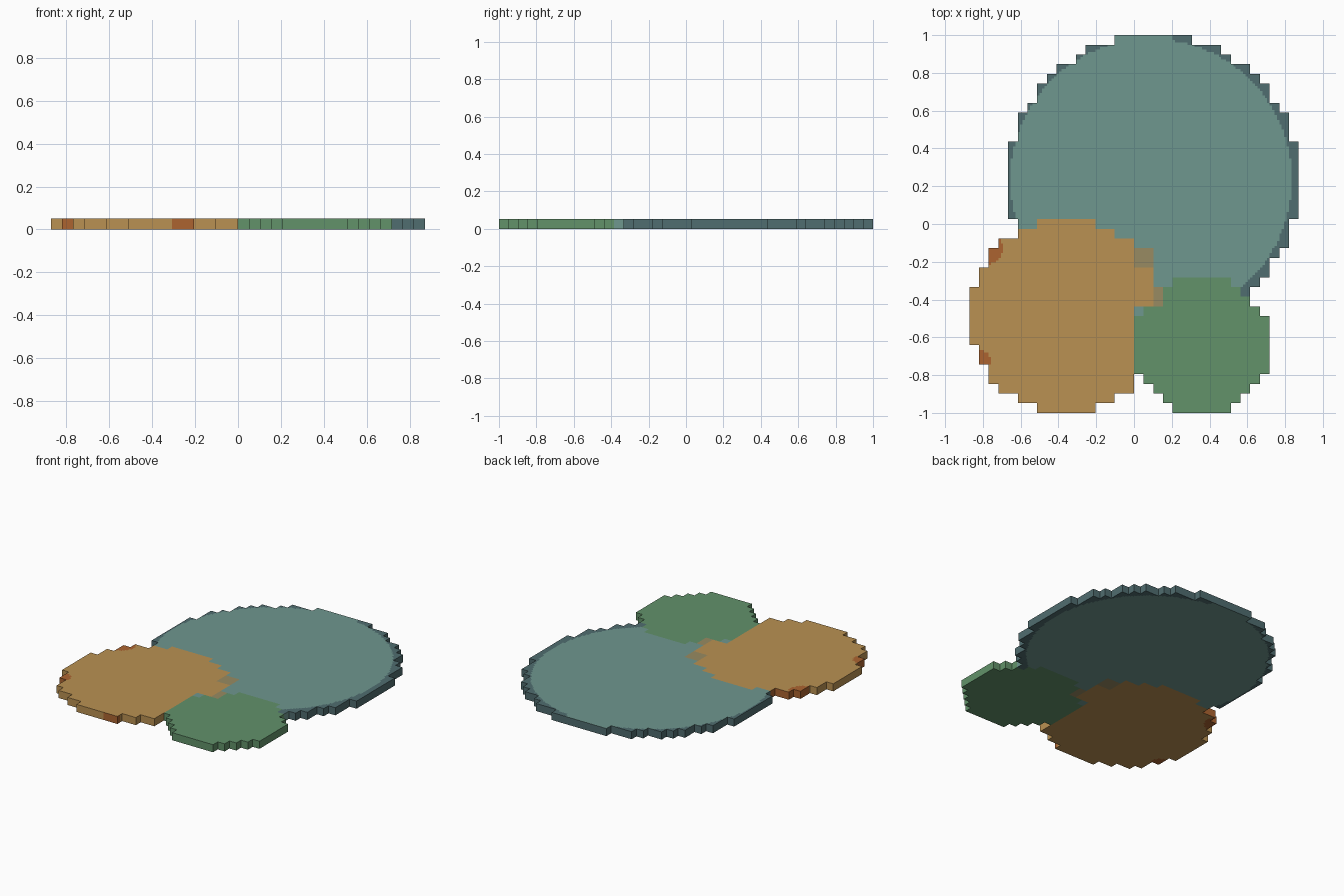
import bpy, bmesh, math

if "Cube" in bpy.data.objects:
    bpy.data.objects.remove(bpy.data.objects["Cube"])

S = 2 / 39          # block size
SUB = 4             # paint subdivisions per block
Q = S / SUB


def material(name, hex_colour):
    m = bpy.data.materials.new(name)
    rgb = [int(hex_colour[i:i + 2], 16) / 255 for i in (0, 2, 4)]
    m.diffuse_color = [((c + 0.055) / 1.055) ** 2.4 if c > 0.04 else c / 12.92 for c in rgb] + [1]
    m.use_nodes = True
    m.node_tree.nodes["Principled BSDF"].inputs["Base Color"].default_value = m.diffuse_color
    return m


TEAL = material("soft_teal", "6f978f")
SLATE = material("slate_teal", "506d70")
TAN = material("tan_orange", "ba9152")
RUST = material("rust_orange", "ac6430")
GREEN = material("leaf_green", "62926a")
OLIVE = material("olive_blend", "988b62")

# Stepped discs: centre column, bottom row, half widths from rim to middle
BIG = (2, 9, [4, 7, 8, 10, 11, 12, 12, 13, 14, 14, 14, 15, 15, 15, 15])
MID = (-7, 0, [3, 5, 7, 8, 8, 9, 9, 10, 10, 10])
SMALL = (7, 0, [3, 4, 5, 6, 7, 7, 7])


def disc(spec):
    cx, bottom, half = spec
    rows = half + half[::-1]
    return {(c, bottom + r) for r, w in enumerate(rows) for c in range(cx - w, cx + w)}


# Divide the overlapping discs into parts
patch = {(c, r) for c in (0, 1) for r in (15, 16)} | {(2, 11), (2, 12)}
mid = {(c, r) for c, r in disc(MID) if c < (0 if r < 11 else 2)} - patch
small = disc(SMALL) - mid - patch
big = disc(BIG) - mid - small - patch


# Paint rules: slot 0 is the main colour, slot 1 the accent
def big_paint(x, y, wall):
    if wall:
        return int(y > -0.33)
    if y > 0.9 and -0.10 < x < 0.2:
        return 0
    return int(math.hypot(x - 0.09, y - 0.235) > 0.745)


def mid_paint(x, y, wall):
    if wall and ((x < -0.6 and y > -0.2) or (y < -0.97 and -0.31 < x < -0.2)):
        return 1
    return int(math.hypot(x + 0.78, y + 0.13) < 0.085 or math.hypot(x + 0.83, y + 0.73) < 0.07)


def plain(x, y, wall):
    return 0


def build(name, cells, mats, paint):
    bm = bmesh.new()
    verts = {}

    def v(i, j, k):
        if (i, j, k) not in verts:
            verts[i, j, k] = bm.verts.new((i * Q, j * Q - 1, k * S))
        return verts[i, j, k]

    def face(points, slot):
        bm.faces.new([v(*p) for p in points]).material_index = slot

    fine = {(c * SUB + a, r * SUB + b) for c, r in cells for a in range(SUB) for b in range(SUB)}
    for i, j in sorted(fine):
        x, y = (i + 0.5) * Q, (j + 0.5) * Q - 1
        ring = [(i, j), (i + 1, j), (i + 1, j + 1), (i, j + 1)]
        slot = paint(x, y, False)
        face([(*p, 1) for p in ring], slot)
        face([(*p, 0) for p in ring[::-1]], slot)
        # outer walls
        for n, (di, dj) in enumerate([(0, -1), (1, 0), (0, 1), (-1, 0)]):
            if (i + di, j + dj) not in fine:
                a, b = ring[n], ring[(n + 1) % 4]
                face([(*a, 0), (*b, 0), (*b, 1), (*a, 1)], paint(x, y, True))
    # merge flat faces of the same colour
    bmesh.ops.dissolve_limit(bm, angle_limit=0.02, verts=bm.verts[:], edges=bm.edges[:],
                             delimit={'MATERIAL'})
    me = bpy.data.meshes.new(name)
    bm.to_mesh(me)
    bm.free()
    for m in mats:
        me.materials.append(m)
    bpy.context.collection.objects.link(bpy.data.objects.new(name, me))


build("large_disc", big, [TEAL, SLATE], big_paint)
build("medium_disc", mid, [TAN, RUST], mid_paint)
build("small_disc", small, [GREEN], plain)
build("overlap_patch", patch, [OLIVE], plain)
